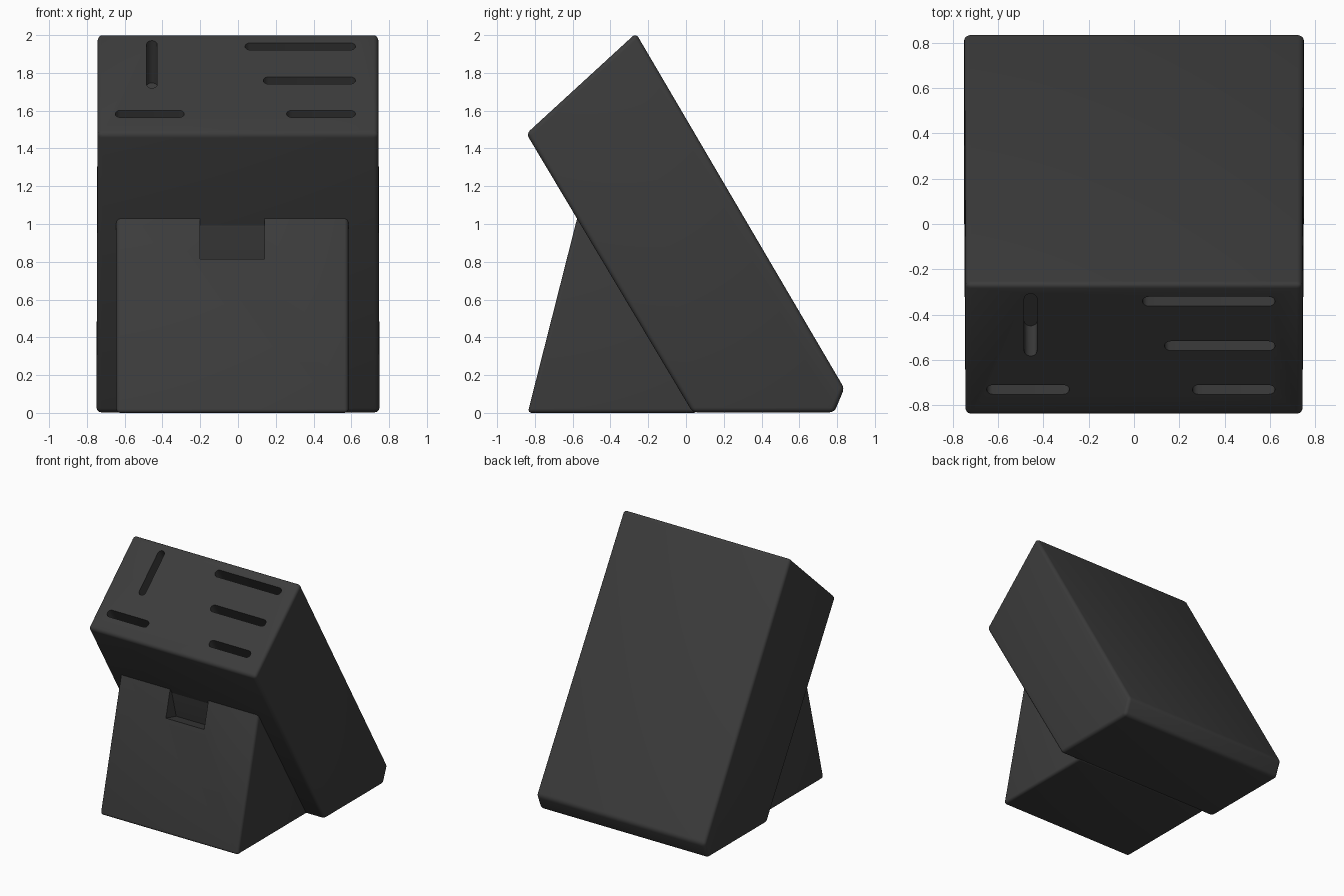
import bpy, bmesh, math
from mathutils import Vector

if "Cube" in bpy.data.objects:
    bpy.data.objects.remove(bpy.data.objects["Cube"])

dark = bpy.data.materials.new("dark_grey")
dark.diffuse_color = (0.045, 0.045, 0.045, 1)
dark.use_nodes = True
dark.node_tree.nodes["Principled BSDF"].inputs["Base Color"].default_value = dark.diffuse_color


def prism(name, loops, shift, bevel=0.0):
    """Extrude each closed loop of points along shift into one mesh object."""
    bm = bmesh.new()
    for pts in loops:
        face = bm.faces.new([bm.verts.new(p) for p in pts])
        ext = bmesh.ops.extrude_face_region(bm, geom=[face], use_keep_orig=True)
        verts = [g for g in ext["geom"] if isinstance(g, bmesh.types.BMVert)]
        bmesh.ops.translate(bm, verts=verts, vec=shift)
    bmesh.ops.recalc_face_normals(bm, faces=bm.faces[:])
    if bevel:
        bmesh.ops.bevel(bm, geom=bm.edges[:], offset=bevel, segments=4,
                        profile=0.5, affect='EDGES', clamp_overlap=True)
    me = bpy.data.meshes.new(name)
    bm.to_mesh(me)
    bm.free()
    ob = bpy.data.objects.new(name, me)
    bpy.context.collection.objects.link(ob)
    return ob


def side_prism(name, profile, x0, x1, bevel=0.0):
    return prism(name, [[(x0, y, z) for y, z in profile]], Vector((x1 - x0, 0, 0)), bevel)


def carve(ob, cutter):
    """Subtract the cutter, bake the result and drop the cutter."""
    cutter.hide_render = True
    mod = ob.modifiers.new("carve", 'BOOLEAN')
    mod.object, mod.operation, mod.solver = cutter, 'DIFFERENCE', 'EXACT'
    dg = bpy.context.evaluated_depsgraph_get()
    me = bpy.data.meshes.new_from_object(ob.evaluated_get(dg))
    ob.modifiers.clear()
    ob.data = me
    bpy.data.objects.remove(cutter)


def finish(ob):
    ob.data.materials.clear()
    ob.data.materials.append(dark)
    bpy.ops.object.select_all(action='DESELECT')
    ob.select_set(True)
    bpy.context.view_layer.objects.active = ob
    bpy.ops.object.shade_smooth_by_angle(angle=math.radians(30))


# Leaning main block
block = side_prism("knife_block", [(-0.265, 2.01), (-0.845, 1.478), (0.035, 0.003),
                                   (0.785, 0.003), (0.838, 0.13)], -0.743, 0.743, 0.025)
# Slight flare at the foot
for v in block.data.vertices:
    if v.co.z < 0.2:
        v.co.x *= 1.008

# Knife slots: rounded outlines on the slanted top, sunk along the block's axis
low, high = Vector((0, -0.845, 1.478)), Vector((0, -0.265, 2.01))
up = (high - low).normalized()
axis = Vector((0, 0.51, -0.86))


def slot(xa, za, xb, zb, r=0.028):
    """Stadium between two end-centre points given as x and height z."""
    a, b = [Vector((x, 0, 0)) + low.lerp(high, (z - low.z) / (high.z - low.z))
            for x, z in ((xa, za), (xb, zb))]
    d = (b - a).normalized()
    n = Vector((0, 0, 0)) + (up if abs(d.x) > 0.5 else Vector((1, 0, 0)))
    pts = []
    for centre, start in ((b, -90), (a, 90)):
        for i in range(9):
            t = math.radians(start + i * 22.5)
            pts.append(centre + r * (math.cos(t) * d + math.sin(t) * n) - axis * 0.06)
    return pts


slots = [slot(-0.456, 1.738, -0.456, 1.952),
         slot(0.065, 1.94, 0.594, 1.94), slot(0.162, 1.76, 0.594, 1.76),
         slot(0.285, 1.583, 0.594, 1.583), slot(-0.622, 1.583, -0.313, 1.583)]
carve(block, prism("slot_cutter", slots, axis * 0.32))

# Front support wedge
wedge = side_prism("support_wedge", [(-0.838, 0.0), (-0.565, 1.075), (0.06, 0.0)],
                   -0.645, 0.585, 0.022)
# Notch at the top of the wedge
carve(wedge, side_prism("notch_cutter", [(-0.80, 0.86), (-0.50, 0.782), (-0.565, 1.03),
                                         (-0.58, 1.15), (-0.80, 1.15)], -0.2, 0.14))

for part in (block, wedge):
    finish(part)
